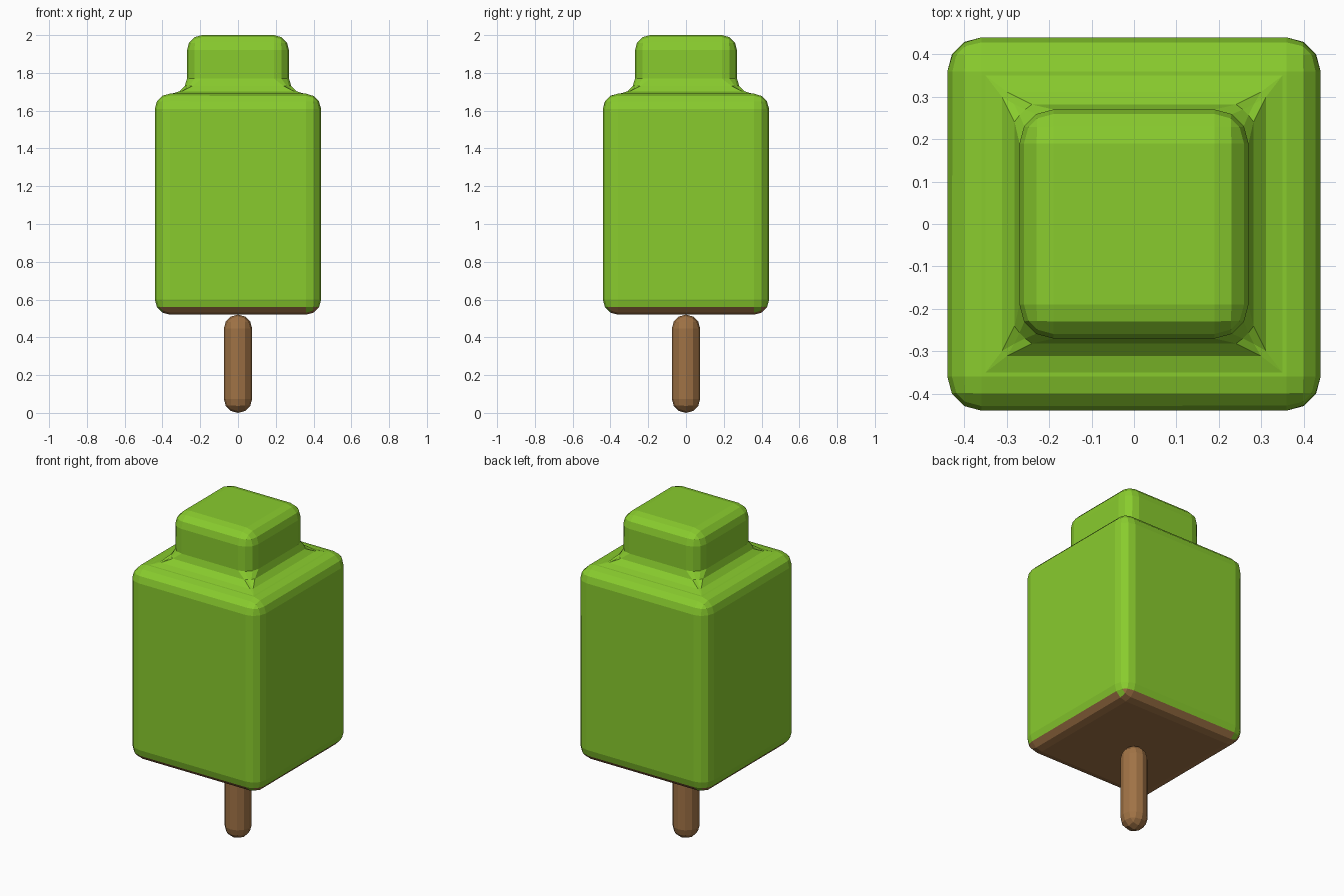
import bpy, bmesh

if "Cube" in bpy.data.objects:
    bpy.data.objects.remove(bpy.data.objects["Cube"])


def material(name, colour):
    mat = bpy.data.materials.new(name)
    mat.diffuse_color = (*colour, 1)
    mat.use_nodes = True
    mat.node_tree.nodes["Principled BSDF"].inputs["Base Color"].default_value = mat.diffuse_color
    return mat


def box(name, half, z0, z1, bevel, mats, shape=None):
    """Square upright block with rounded edges; shape() edits the mesh before the bevel."""
    bm = bmesh.new()
    bmesh.ops.create_cube(bm, size=1)
    for v in bm.verts:
        v.co = (v.co.x * 2 * half, v.co.y * 2 * half, z0 if v.co.z < 0 else z1)
    if shape:
        shape(bm)
    mesh = bpy.data.meshes.new(name)
    bm.to_mesh(mesh)
    bm.free()
    for m in mats:
        mesh.materials.append(m)
    obj = bpy.data.objects.new(name, mesh)
    bpy.context.collection.objects.link(obj)
    mod = obj.modifiers.new("Rounded edges", 'BEVEL')
    mod.width = bevel
    mod.segments = 3
    mod.limit_method = 'ANGLE'
    return obj


def add_neck(bm):
    bm.normal_update()
    top = max(bm.faces, key=lambda f: f.calc_center_median().z)
    bottom = min(bm.faces, key=lambda f: f.calc_center_median().z)
    bottom.material_index = 1
    # inset the top face, then raise it into the neck
    bmesh.ops.inset_region(bm, faces=[top], thickness=0.17, use_even_offset=True)
    raised = bmesh.ops.extrude_face_region(bm, geom=[top])
    verts = [g for g in raised["geom"] if isinstance(g, bmesh.types.BMVert)]
    bmesh.ops.translate(bm, verts=verts, vec=(0, 0, 0.31))
    if top.is_valid:
        bmesh.ops.delete(bm, geom=[top], context='FACES_ONLY')
    bmesh.ops.recalc_face_normals(bm, faces=bm.faces)


green = material("leaf green", (0.25, 0.60, 0.027))
brown = material("wood brown", (0.35, 0.17, 0.06))

# Leafy block with stepped top and brown underside
box("foliage", 0.44, 0.52, 1.69, 0.08, [green, brown], add_neck)

# Rounded trunk
box("trunk", 0.075, 0.0, 0.52, 0.0745, [brown])
